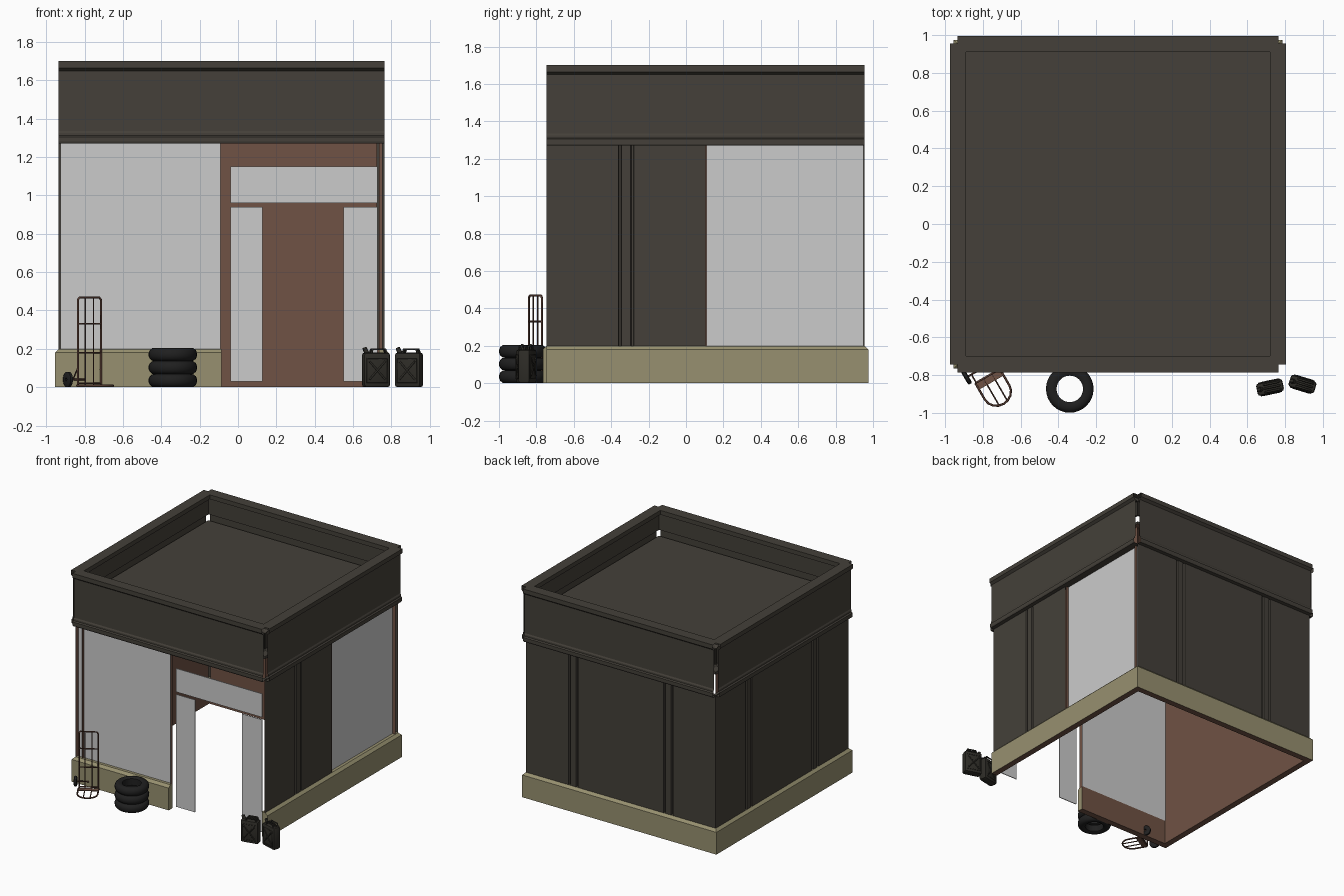
import bpy, bmesh, math
from mathutils import Vector, Matrix

if "Cube" in bpy.data.objects:
    bpy.data.objects.remove(bpy.data.objects["Cube"])


def material(name, r, g, b):
    m = bpy.data.materials.new(name)
    m.use_nodes = True
    m.diffuse_color = (r, g, b, 1)
    node = next(n for n in m.node_tree.nodes if n.type == 'BSDF_PRINCIPLED')
    node.inputs["Base Color"].default_value = (r, g, b, 1)
    return m


CLADDING = material("dark cladding", .058, .051, .041)
BROWN = material("brown interior", .16, .085, .058)
TAN = material("tan plinth", .31, .28, .16)
GLASS = material("pale glass", .6, .6, .6)
RUBBER = material("black rubber", .014, .014, .014)
CAN = material("olive black can", .027, .025, .02)
RUST = material("rusty tube", .09, .042, .03)

HALF = .85
MID = Vector((-.085, .105, 0))
NORMALS = {"front": (0, -1), "right": (1, 0), "back": (0, 1), "left": (-1, 0)}


def place(side, t, d, z):
    """t runs along a wall, d points out of it."""
    nx, ny = NORMALS[side]
    return MID + Vector((nx * (HALF + d) - ny * t, ny * (HALF + d) + nx * t, z))


def finish(name, bm, mat, smooth=False):
    bmesh.ops.recalc_face_normals(bm, faces=bm.faces)
    me = bpy.data.meshes.new(name)
    bm.to_mesh(me)
    bm.free()
    ob = bpy.data.objects.new(name, me)
    bpy.context.scene.collection.objects.link(ob)
    me.materials.append(mat)
    if smooth:
        bpy.ops.object.select_all(action='DESELECT')
        ob.select_set(True)
        bpy.context.view_layer.objects.active = ob
        bpy.ops.object.shade_smooth_by_angle(angle=math.radians(40))
    return ob


def ruled(name, a, b, mat, closed=False, caps=False):
    bm = bmesh.new()
    va, vb = [bm.verts.new(p) for p in a], [bm.verts.new(p) for p in b]
    n = len(a)
    for i in range(n if closed else n - 1):
        j = (i + 1) % n
        bm.faces.new((va[i], va[j], vb[j], vb[i]))
    if caps:
        bm.faces.new(va)
        bm.faces.new(vb)
    return finish(name, bm, mat)


def run(name, side, prof, t0, t1, mat, m0=0, m1=0, **kw):
    """Extrude a (d, z) profile along a wall; m0 and m1 mitre the ends."""
    return ruled(name, [place(side, t0 - m0 * d, d, z) for d, z in prof],
                 [place(side, t1 + m1 * d, d, z) for d, z in prof], mat, **kw)


def upright(name, side, plan, z0, z1, mat, **kw):
    """Extrude a (t, d) plan upwards."""
    return ruled(name, [place(side, t, d, z0) for t, d in plan],
                 [place(side, t, d, z1) for t, d in plan], mat, **kw)


def pane(name, side, t0, t1, z0, z1, d):
    plan = [(t0, d), (t1, d), (t1, d - .006), (t0, d - .006)]
    upright(name, side, plan, z0, z1, GLASS, closed=True, caps=True)


def box(name, size, loc, mat, bevel=0, rot=None):
    bm = bmesh.new()
    bmesh.ops.create_cube(bm, size=1)
    bmesh.ops.scale(bm, vec=size, verts=bm.verts)
    if bevel:
        bmesh.ops.bevel(bm, geom=bm.edges[:], offset=bevel, segments=2,
                        affect='EDGES', profile=.5)
    if rot:
        bm.transform(rot)
    bmesh.ops.translate(bm, vec=loc, verts=bm.verts)
    return finish(name, bm, mat, bevel > 0)


def tube(name, points, radius, mat, frame, closed=False):
    """Bevelled curve in a prop's own frame."""
    cu = bpy.data.curves.new(name, 'CURVE')
    cu.dimensions = '3D'
    cu.bevel_depth, cu.bevel_resolution = radius, 1
    cu.use_fill_caps = True
    sp = cu.splines.new('POLY')
    sp.points.add(len(points) - 1)
    for p, q in zip(sp.points, points):
        p.co = (*q, 1)
    sp.use_cyclic_u = closed
    ob = bpy.data.objects.new(name, cu)
    ob.matrix_world = frame
    bpy.context.scene.collection.objects.link(ob)
    cu.materials.append(mat)


# Walls: cladding with paired vertical grooves in each bay
TOP, SILL = 1.275, .19


def cladding(side, t0, t1, joints):
    plan = [(t0, 0)]
    for j in joints:
        for g in (j - .033, j + .033):
            plan += [(g - .009, 0), (g - .005, -.015), (g + .005, -.015), (g + .009, 0)]
    upright(side + "_cladding", side, plan + [(t1, 0)], SILL, TOP, CLADDING)


cladding("back", -HALF, HALF, (-HALF / 2, HALF / 2))
cladding("left", -HALF, HALF, (-HALF / 2, HALF / 2))
cladding("right", -HALF, 0, (-HALF / 2,))

# Brown lining
for side, t1 in (("back", .81), ("left", .81), ("right", 0)):
    run(side + "_lining", side, [(-.03, 0), (-.03, 1.45)], -.81, t1, BROWN)
run("right_sill_lining", "right", [(-.03, 0), (-.03, .2)], 0, .81, BROWN)
run("front_sill_lining", "front", [(-.03, 0), (-.03, .2)], -.81, 0, BROWN)
run("right_header_lining", "right", [(-.03, TOP), (-.03, 1.45)], 0, .81, BROWN)
run("front_header_lining", "front", [(-.03, TOP), (-.03, 1.45)], -.81, .81, BROWN)

# Large windows, with fins and door jambs
pane("front_window", "front", -.84, -.005, .19, TOP, -.024)
pane("right_window", "right", .005, .845, .19, TOP, -.024)
for side, ts in (("front", (-.845, -.79, 0, .845)), ("right", (.003, .815))):
    for t in ts:
        z0 = 0 if t > 0 and side == "front" else .19
        upright(side + "_window_fin", side, [(t, -.03), (t, 0)], z0, TOP, BROWN)

# Entrance glazing
pane("transom_pane", "front", .045, .813, .96, 1.15, -.01)
pane("left_sidelight", "front", .635, .813, .03, .94, -.01)
pane("right_sidelight", "front", .045, .213, .03, .94, -.01)

# Plinth with sloping top, mitred round the corners
PLINTH = [(-.03, 0), (.02, 0), (.02, .18), (0, .2), (-.03, .2)]
for side, t0, t1, m0, m1 in (("front", -HALF, 0, 1, 0), ("right", -HALF, HALF, 0, 1),
                             ("back", -HALF, HALF, 1, 1), ("left", -HALF, HALF, 1, 1)):
    ob = run(side + "_plinth", side, PLINTH, t0, t1, TAN, m0, m1, closed=True, caps=True)
    ob.data.materials.append(BROWN)
    nx, ny = NORMALS[side]
    for f in ob.data.polygons:
        inward = f.normal.x * nx + f.normal.y * ny < -.9
        f.material_index = int(inward or f.normal.z < -.9)

# Parapet: cornice, fascia and coping, open at the corners
PARAPET = [(-.03, 1.27), (.032, 1.27), (.036, 1.28), (.036, 1.305), (.026, 1.312),
           (.026, 1.325), (.02, 1.335), (.02, 1.65), (.04, 1.665), (.04, 1.7),
           (-.045, 1.7), (-.045, 1.665), (-.01, 1.65), (-.01, 1.52), (.018, 1.51)]
for side in NORMALS:
    run(side + "_parapet", side, PARAPET, -HALF, HALF, CLADDING)

roof = box("roof", (2 * HALF, 2 * HALF, .02), MID + Vector((0, 0, 1.455)), CLADDING)
roof.data.materials.append(BROWN)
for f in roof.data.polygons:
    f.material_index = int(f.normal.z < -.5)


def lathe(name, prof, frame, mat, steps=32):
    bm = bmesh.new()
    vs = [bm.verts.new((r, 0, z)) for r, z in prof]
    es = [bm.edges.new((vs[i], vs[(i + 1) % len(vs)])) for i in range(len(vs))]
    bmesh.ops.spin(bm, geom=vs + es, axis=(0, 0, 1), cent=(0, 0, 0), steps=steps,
                   angle=2 * math.pi, use_merge=True)
    bmesh.ops.remove_doubles(bm, verts=bm.verts, dist=.0003)
    bm.transform(frame)
    return finish(name, bm, mat, True)


# Stack of tyres
TYRE = [(.07, .008), (.085, 0), (.108, .002), (.12, .012), (.126, .026),
        (.126, .043), (.12, .057), (.108, .067), (.085, .069), (.07, .061)]
for i in range(3):
    lathe("tyre", TYRE, Matrix.Translation((-.34, -.873, i * .068)), RUBBER)


def turned(x, y, degrees):
    return Matrix.Translation((x, y, 0)) @ Matrix.Rotation(math.radians(degrees), 4, 'Z')


# Fuel cans: body, pressed crosses, triple handle, spout
for x, y, a in ((.72, -.865, 12), (.892, -.848, -17)):
    f = turned(x, y, a)
    rot = f.to_3x3().to_4x4()
    body = box("can_body", (.142, .066, .18), f @ Vector((0, 0, .09)), CAN, .014, rot)
    for s in (-1, 1):
        yy = s * .033
        for k in (-1, 1):
            tube("can_cross", [(-.042 * k, yy, .04), (.042 * k, yy, .135)], .005, CAN, f)
        tube("can_rim", [(-.055, yy, .025), (.055, yy, .025), (.055, yy, .15),
                         (-.055, yy, .15)], .004, CAN, f, True)
    for yy in (-.02, 0, .02):
        tube("can_handle", [(-.03, yy, .175), (-.022, yy, .198), (.045, yy, .198),
                            (.055, yy, .172)], .006, CAN, f)
    tube("can_spout", [(-.045, 0, .17), (-.06, 0, .2)], .013, CAN, f)
    tube("can_clasp", [(-.05, 0, .203), (-.068, 0, .196)], .009, CAN, f)

# Hand truck: tube frame, rungs, toe loop, wheels
f = turned(-.775, -.805, 30)
tube("truck_frame", [(-.07, 0, .01), (-.07, 0, .455), (-.06, 0, .468), (.06, 0, .468),
                     (.07, 0, .455), (.07, 0, .01)], .006, RUST, f)
for x in (-.025, .025):
    tube("truck_bar", [(x, 0, .01), (x, 0, .465)], .004, RUST, f)
for z in (.02, .18, .33):
    tube("truck_rung", [(-.07, 0, z), (.07, 0, z)], .005, RUST, f)
arc = [(.075 * math.cos(a * math.pi / 8), -.1 - .07 * math.sin(a * math.pi / 8), .008)
       for a in range(9)]
tube("toe_loop", [(.075, 0, .008)] + arc + [(-.075, 0, .008)], .006, RUST, f)
for x in (-.025, .025):
    tube("toe_bar", [(x, 0, .008), (x, -.162, .008)], .004, RUST, f)
box("toe_plate", (.15, .04, .006), f @ Vector((0, -.02, .008)), BROWN, 0, f.to_3x3().to_4x4())
tube("axle", [(-.1, .05, .04), (.1, .05, .04)], .005, RUST, f)
WHEEL = [(.008, -.012), (.03, -.012), (.04, -.007), (.04, .007), (.03, .012), (.008, .012)]
for x in (-.1, .1):
    tube("axle_brace", [(x * .7, 0, .1), (x * .7, .05, .04)], .004, RUST, f)
    lathe("truck_wheel", WHEEL, f @ Matrix.Translation((x, .05, .04))
          @ Matrix.Rotation(math.pi / 2, 4, 'Y'), RUBBER, 20)
